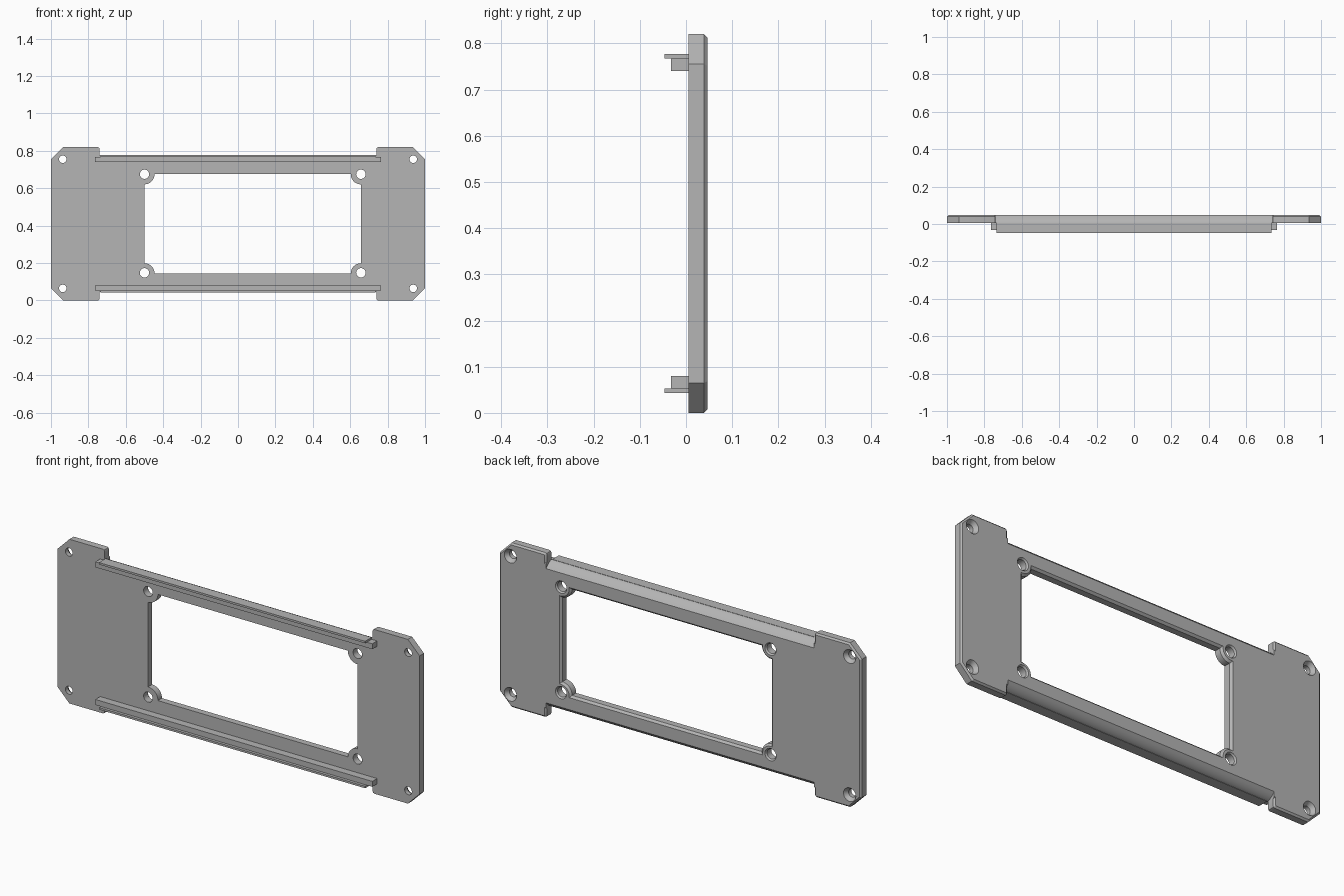
import bpy, bmesh, math
from mathutils import Vector

if "Cube" in bpy.data.objects:
    bpy.data.objects.remove(bpy.data.objects["Cube"])

H = 0.82                      # overall height
FRONT, BACK = 0.005, 0.047    # plate faces
CHAMFER = 0.008

grey = bpy.data.materials.new("plain grey")
grey.use_nodes = True
grey.diffuse_color = (0.46, 0.46, 0.46, 1)
grey.node_tree.nodes["Principled BSDF"].inputs["Base Color"].default_value = grey.diffuse_color


def loft(name, rings):
    """Solid through matching rings of 3D points, capped at both ends."""
    bm = bmesh.new()
    loops = [[bm.verts.new(p) for p in ring] for ring in rings]
    n = len(loops[0])
    for a, b in zip(loops, loops[1:]):
        for i in range(n):
            j = (i + 1) % n
            bm.faces.new((a[i], a[j], b[j], b[i]))
    bm.faces.new(loops[0])
    bm.faces.new(loops[-1])
    bmesh.ops.recalc_face_normals(bm, faces=bm.faces)
    mesh = bpy.data.meshes.new(name)
    bm.to_mesh(mesh)
    bm.free()
    mesh.materials.append(grey)
    obj = bpy.data.objects.new(name, mesh)
    bpy.context.collection.objects.link(obj)
    return obj


def offset(pts, d):
    """Grow a counter-clockwise outline by d (shrink when negative)."""
    out = []
    for i, p in enumerate(pts):
        p = Vector(p)
        e1 = (p - Vector(pts[i - 1])).normalized()
        e2 = (Vector(pts[(i + 1) % len(pts)]) - p).normalized()
        n1, n2 = Vector((e1.y, -e1.x)), Vector((e2.y, -e2.x))
        out.append(p + (n1 + n2) * d / (1 + n1.dot(n2)))
    return out


def at_y(pts, y):
    return [(p[0], y, p[1]) for p in pts]


def along_x(profile, half):
    return [[(x, y, z) for y, z in profile] for x in (-half, half)]


def circle(cx, cz, r, n=32):
    return [(cx + r * math.cos(2 * math.pi * i / n),
             cz + r * math.sin(2 * math.pi * i / n)) for i in range(n)]


def cut(target, cutter):
    cutter.hide_render = True
    mod = target.modifiers.new("cut", "BOOLEAN")
    mod.operation, mod.solver, mod.object = "DIFFERENCE", "EXACT", cutter
    bpy.context.view_layer.objects.active = target
    bpy.ops.object.modifier_apply(modifier=mod.name)
    bpy.data.objects.remove(cutter)


# Plate outline: clipped outer corners, shallow notches along top and bottom
quarter = [(1, H - 0.065), (0.935, H), (0.75, H), (0.743, H - 0.003),
           (0.74, H - 0.01), (0.74, 0.777)]
top = quarter + [(-x, z) for x, z in reversed(quarter)]
outline = top + [(-x, H - z) for x, z in top]
plate = loft("plate", [at_y(outline, FRONT), at_y(outline, BACK - CHAMFER),
                       at_y(offset(outline, -CHAMFER), BACK)])

# Rounded-off back edges between the ears
slope = [(-0.002, 0.777), (0.008, 0.775), (0.018, 0.7705), (0.028, 0.764),
         (0.038, 0.755), (0.047, 0.745), (0.06, 0.729), (0.06, 0.9), (-0.002, 0.9)]
for flip in (False, True):
    prof = [(y, H - z if flip else z) for y, z in slope]
    cut(plate, loft("slope_cutter", along_x(prof, 0.74)))

# Window with a round screw boss left standing in every corner
X0, X1, Z0, Z1 = -0.5, 0.657, 0.145, 0.675
corners = [(X0, Z0, 90), (X1, Z0, 180), (X1, Z1, 270), (X0, Z1, 360)]
window = []
for cx, cz, start in corners:
    for i in range(11):
        a = math.radians(start - 9 * i)
        window.append((cx + 0.054 * math.cos(a), cz + 0.054 * math.sin(a)))
cut(plate, loft("window_cutter", [at_y(window, -0.1), at_y(window, BACK - 0.01),
                                  at_y(offset(window, 0.018), BACK + 0.008)]))


# Screw holes, countersunk from the back
def hole(cx, cz, r, rim, depth):
    grow = (rim - r) / depth
    cut(plate, loft("hole_cutter", [
        at_y(circle(cx, cz, r), -0.1), at_y(circle(cx, cz, r), BACK - depth),
        at_y(circle(cx, cz, rim), BACK),
        at_y(circle(cx, cz, rim + 0.01 * grow), BACK + 0.01)]))


for x in (-0.937, 0.937):
    for z in (0.065, H - 0.065):
        hole(x, z, 0.02, 0.034, 0.02)
for cx, cz, _ in corners:
    hole(cx, 0.148 if cz == Z0 else 0.675, 0.025, 0.031, 0.008)

# Stepped rails on the front, above and below the window
parts = [plate]
for side, flip in (("top", False), ("bottom", True)):
    for name, half, y0, z0, z1 in (("rail", 0.765, -0.033, 0.74, 0.767),
                                   ("lip", 0.735, -0.047, 0.767, 0.777)):
        prof = [(y0, z0), (FRONT, z0), (FRONT, z1), (y0, z1)]
        prof = [(y, H - z if flip else z) for y, z in prof]
        parts.append(loft(f"{side}_{name}", along_x(prof, half)))

bpy.ops.object.select_all(action="DESELECT")
for obj in parts:
    obj.select_set(True)
bpy.context.view_layer.objects.active = plate
bpy.ops.object.shade_smooth_by_angle(angle=math.radians(25))
